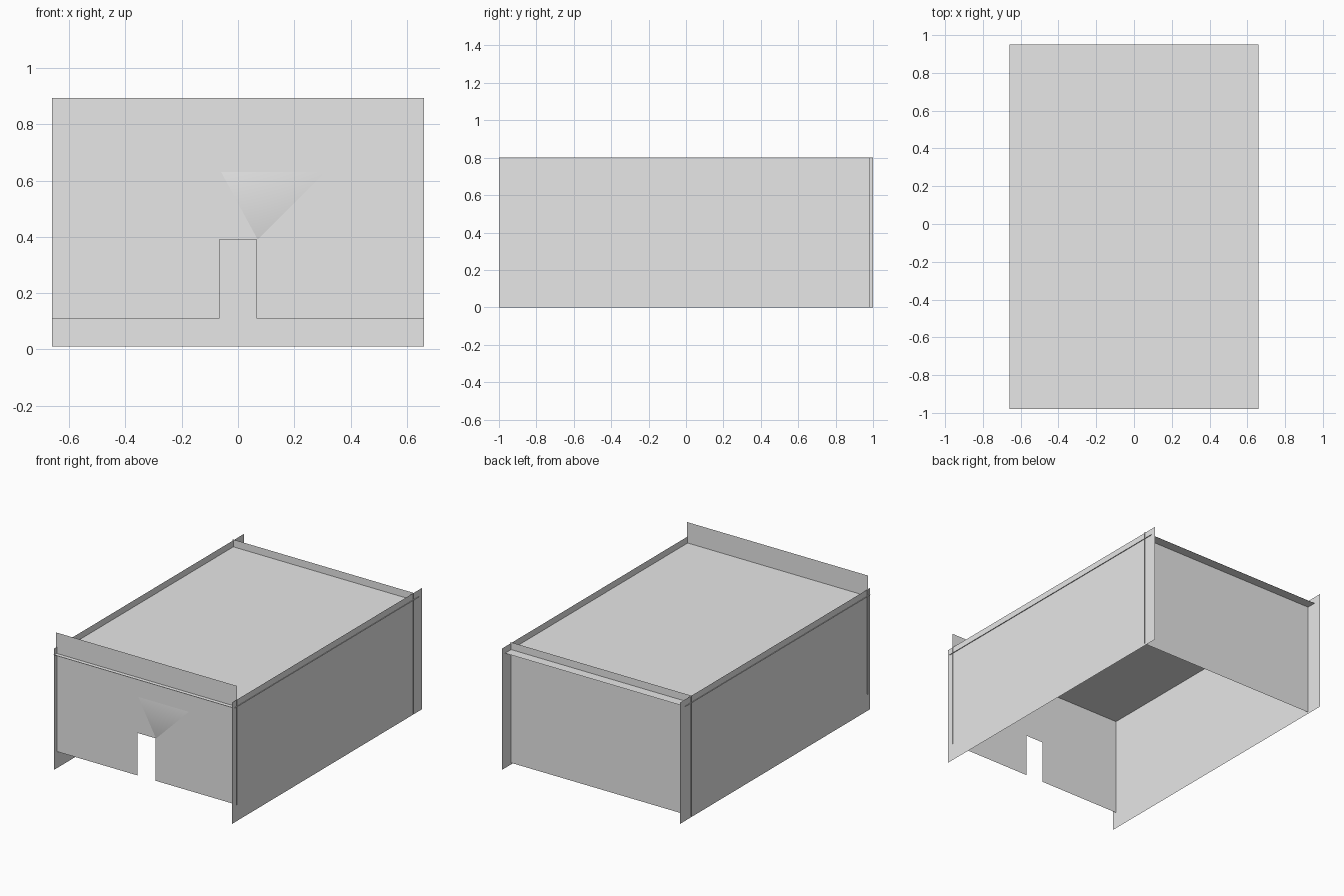
import bpy

cube = bpy.data.objects.get("Cube")
if cube:
    bpy.data.objects.remove(cube, do_unlink=True)

grey = bpy.data.materials.new("light_grey")
grey.use_nodes = True
grey.diffuse_color = (0.8, 0.8, 0.8, 1)
grey.node_tree.nodes["Principled BSDF"].inputs["Base Color"].default_value = (0.8, 0.8, 0.8, 1)


def sheet(name, points, faces=None, smooth=False):
    """Thin sheet from an outline, or from points and faces."""
    mesh = bpy.data.meshes.new(name)
    mesh.from_pydata(points, [], faces or [range(len(points))])
    mesh.materials.append(grey)
    for poly in mesh.polygons:
        poly.use_smooth = smooth
    obj = bpy.data.objects.new(name, mesh)
    bpy.context.collection.objects.link(obj)
    return obj


W = 0.66        # half width of the end walls
SIDE = 0.655    # side walls sit just inside the wall ends
FRONT, BACK = -0.953, 0.887

# Side walls, staggered slightly along the length
for name, x, y0, y1 in (("left_wall", SIDE, -1, 0.983), ("right_wall", -SIDE, -0.983, 1)):
    s = 1 if x > 0 else -1
    outline = [(x, y0, 0), (x, y1, 0), (x, y1, 0.8), (x, y0, 0.8)]
    sheet(name, outline[::s])

# Front wall with doorway notch
door = 0.066
profile = [(-W, 0.11), (-door, 0.11), (-door, 0.39), (door, 0.39),
           (door, 0.11), (W, 0.11), (W, 0.894), (-W, 0.894)]
sheet("front_wall", [(x, FRONT, z) for x, z in profile])

# Back wall
sheet("back_wall", [(W, BACK, 0.01), (-W, BACK, 0.01), (-W, BACK, 0.805), (W, BACK, 0.805)])

# Roof panel, set below the wall tops
sheet("roof", [(-W, -0.98, 0.757), (W, -0.98, 0.757), (W, 0.95, 0.757), (-W, 0.95, 0.757)])

# Shallow three-sided boss above the doorway
y = FRONT - 0.001
sheet("front_boss",
      [(-0.06, y, 0.63), (0.07, y, 0.39), (0.31, y, 0.63), (0.07, y - 0.025, 0.52)],
      [(0, 1, 3), (1, 2, 3), (2, 0, 3)], smooth=True)
